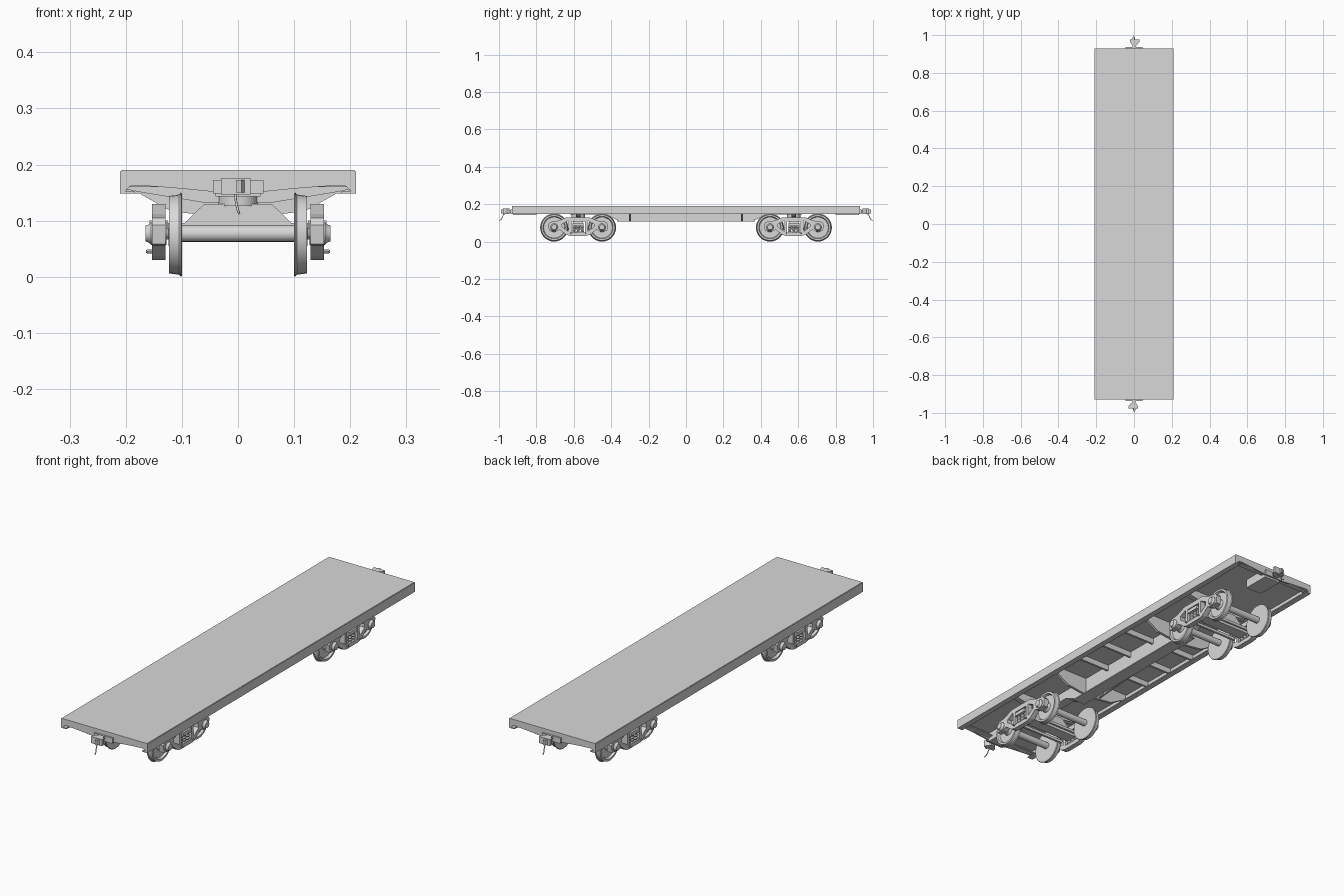
import bpy, bmesh, math
from mathutils import Vector

cube = bpy.data.objects.get("Cube")
if cube:
    bpy.data.objects.remove(cube, do_unlink=True)

GREY = bpy.data.materials.new("light grey")
GREY.use_nodes = True
GREY.diffuse_color = (0.69, 0.69, 0.69, 1)
GREY.node_tree.nodes["Principled BSDF"].inputs["Base Color"].default_value = (0.69, 0.69, 0.69, 1)


def add(name, bm, smooth=False):
    bmesh.ops.recalc_face_normals(bm, faces=bm.faces)
    me = bpy.data.meshes.new(name)
    bm.to_mesh(me)
    bm.free()
    me.materials.append(GREY)
    ob = bpy.data.objects.new(name, me)
    bpy.context.collection.objects.link(ob)
    if smooth:
        bpy.ops.object.select_all(action='DESELECT')
        ob.select_set(True)
        bpy.context.view_layer.objects.active = ob
        bpy.ops.object.shade_smooth_by_angle(angle=math.radians(35))
    return ob


def prism(name, outline, axis, lo, hi, holes=()):
    """Extrude a flat outline, with optional holes, along one axis."""
    place = {'x': lambda u, v: (lo, u, v),
             'y': lambda u, v: (u, lo, v),
             'z': lambda u, v: (u, v, lo)}[axis]
    bm = bmesh.new()
    for loop in [outline, *holes]:
        vs = [bm.verts.new(place(u, v)) for u, v in loop]
        for a, b in zip(vs, vs[1:] + vs[:1]):
            bm.edges.new((a, b))
    normal = Vector([float(axis == c) for c in 'xyz'])
    bmesh.ops.triangle_fill(bm, edges=bm.edges[:], use_beauty=True, normal=normal)
    new = bmesh.ops.extrude_face_region(bm, geom=bm.faces[:])["geom"]
    bmesh.ops.translate(bm, vec=normal * (hi - lo),
                        verts=[g for g in new if isinstance(g, bmesh.types.BMVert)])
    return add(name, bm)


def box(name, x0, x1, y0, y1, z0, z1):
    return prism(name, [(x0, y0), (x1, y0), (x1, y1), (x0, y1)], 'z', z0, z1)


def lathe(name, profile, axis, centre, steps=32):
    """Turn a profile of (offset, radius) around the x or z axis."""
    bm = bmesh.new()
    rings = []
    for d, r in profile:
        ring = []
        for i in range(steps):
            a = 2 * math.pi * i / steps
            c, s = r * math.cos(a), r * math.sin(a)
            p = (d, c, s) if axis == 'x' else (c, s, d)
            ring.append(bm.verts.new(Vector(p) + Vector(centre)))
        rings.append(ring)
    for a, b in zip(rings, rings[1:]):
        for i in range(steps):
            j = (i + 1) % steps
            bm.faces.new((a[i], a[j], b[j], b[i]))
    bm.faces.new(rings[0])
    bm.faces.new(rings[-1])
    return add(name, bm, smooth=True)


def tube(name, points, radius):
    cu = bpy.data.curves.new(name, 'CURVE')
    cu.dimensions = '3D'
    cu.bevel_depth, cu.bevel_resolution, cu.use_fill_caps = radius, 1, True
    sp = cu.splines.new('POLY')
    sp.points.add(len(points) - 1)
    for p, co in zip(sp.points, points):
        p.co = (*co, 1)
    tmp = bpy.data.objects.new(name + "_path", cu)
    bpy.context.collection.objects.link(tmp)
    bm = bmesh.new()
    bm.from_mesh(tmp.evaluated_get(bpy.context.evaluated_depsgraph_get()).to_mesh())
    bpy.data.objects.remove(tmp, do_unlink=True)
    bpy.data.curves.remove(cu)
    return add(name, bm)


def mirrored(half):
    """Complete a left-side outline with its mirror image."""
    return half + [(-u, v) for u, v in reversed(half)]


# Deck
box("deck", -0.208, 0.208, -0.93, 0.93, 0.183, 0.19)

# Centre sill, deeper between the trucks
prism("centre_sill", mirrored([(0.62, 0.183), (0.62, 0.145), (0.43, 0.145), (0.36, 0.112)]),
      'x', -0.022, 0.022)
box("centre_sill_flange", -0.03, 0.03, -0.37, 0.37, 0.107, 0.112)

# Tapered crossbearers and light cross ties
for y in (-0.3, 0.3):
    prism("crossbearer", mirrored([(0.2, 0.183), (0.2, 0.15), (0.175, 0.148), (0.12, 0.117),
                                   (0.04, 0.107)]), 'y', y - 0.006, y + 0.006)
for y in (-0.15, 0, 0.15):
    box("cross_tie", -0.2, 0.2, y - 0.005, y + 0.005, 0.158, 0.183)

# Diagonal brake plate and rod along the right side
prism("brake_plate", [(-0.295, 0.114), (0.15, 0.147), (0.15, 0.16), (-0.12, 0.158)],
      'x', -0.052, -0.048)
tube("brake_rod", [(-0.055, -0.295, 0.114), (-0.055, 0.15, 0.147)], 0.002)

# Side sills with inward flanges
for s in (-1, 1):
    prism("side_sill", [(s * u, v) for u, v in
                        [(0.21, 0.188), (0.21, 0.148), (0.184, 0.148), (0.184, 0.153),
                         (0.203, 0.153), (0.203, 0.188)]], 'y', -0.93, 0.93)

# Everything from here is made for the back and turned round for the front
before = set(bpy.context.scene.objects)

# End sill with an arched lower edge, and coupler pocket
prism("end_sill", mirrored([(0.205, 0.188), (0.205, 0.15), (0.19, 0.163), (0.15, 0.161),
                            (0.1, 0.157), (0.05, 0.152)]), 'y', 0.922, 0.93)
box("end_sill_flange", -0.2, 0.2, 0.9, 0.925, 0.16, 0.165)
box("coupler_pocket", -0.04, 0.04, 0.8, 0.925, 0.143, 0.183)
box("striker_plate", -0.045, 0.045, 0.93, 0.937, 0.148, 0.172)

# Coupler, knuckle and air hose
box("coupler_shank", -0.008, 0.008, 0.93, 0.955, 0.156, 0.17)
prism("coupler_head", [(-0.008, 0.945), (0.012, 0.945), (0.03, 0.966), (0.03, 0.978),
                       (-0.022, 0.978), (-0.022, 0.966)], 'z', 0.147, 0.176)
prism("coupler_knuckle", [(-0.012, 0.977), (0.002, 0.977), (0.004, 0.99), (-0.006, 0.988)],
      'z', 0.15, 0.172)
tube("air_hose", [(0.006, 0.955, 0.152), (0.005, 0.974, 0.146), (0.003, 0.982, 0.13),
                  (0.0, 0.988, 0.118), (-0.002, 0.998, 0.113)], 0.0022)

# Body bolster and centre plate above the truck
T = 0.577
prism("body_bolster", mirrored([(0.2, 0.183), (0.2, 0.156), (0.17, 0.15), (0.06, 0.132)]),
      'y', T - 0.012, T + 0.012)
lathe("centre_plate", [(0, 0.036), (0.02, 0.036)], 'z', (0, T, 0.126), 20)

# Truck bolster and brake beams
prism("truck_bolster", mirrored([(0.135, 0.066), (0.135, 0.096), (0.095, 0.096),
                                 (0.06, 0.13)]), 'y', T - 0.026, T + 0.026)
for d in (-0.05, 0.05):
    box("brake_beam", -0.12, 0.12, T + d - 0.005, T + d + 0.005, 0.062, 0.074)

# Wheelsets
for d in (-0.128, 0.128):
    y = T + d
    lathe("axle", [(-0.158, 0.009), (-0.125, 0.009), (-0.12, 0.015), (0.12, 0.015),
                   (0.125, 0.009), (0.158, 0.009)], 'x', (0, y, 0.077), 16)
    for s in (-1, 1):
        lathe("wheel", [(s * x, r) for x, r in
                        [(0.101, 0.02), (0.100, 0.073), (0.102, 0.075), (0.105, 0.0715),
                         (0.123, 0.069), (0.123, 0.060), (0.113, 0.056), (0.113, 0.024),
                         (0.124, 0.02)]], 'x', (0, y, 0.075), 32)
        lathe("journal_box", [(s * 0.127, 0.02), (s * 0.155, 0.02), (s * 0.159, 0.016),
                              (s * 0.165, 0.014)], 'x', (0, y, 0.077), 12)

# Side frames with openings, springs and brake pegs
outline = mirrored([(0.04, 0.03), (0.062, 0.036), (0.098, 0.064), (0.115, 0.055),
                    (0.155, 0.058), (0.16, 0.092), (0.15, 0.105), (0.105, 0.112),
                    (0.06, 0.13)])
window = mirrored([(0.036, 0.048), (0.036, 0.108)])
gap = [(0.05, 0.054), (0.085, 0.078), (0.085, 0.094), (0.05, 0.112)]
for s in (-1, 1):
    lo, hi = sorted((s * 0.129, s * 0.153))
    prism("side_frame", [(T + u, v) for u, v in outline], 'x', lo, hi,
          [[(T + k * u, v) for u, v in h]
           for h, k in ((window, 1), (gap, 1), (gap, -1))])
    box("bolster_end", *sorted((s * 0.125, s * 0.158)), T - 0.03, T + 0.03, 0.084, 0.1)
    for d in (-0.022, 0, 0.022):
        lathe("spring", [(0.006 * i, 0.0095 if i % 2 else 0.007) for i in range(7)],
              'z', (s * 0.141, T + d, 0.048), 10)
    for d in (-0.04, 0.04):
        lathe("frame_peg", [(s * 0.15, 0.004), (s * 0.164, 0.003)], 'x',
              (0, T + d, 0.045), 8)

# Front end and front truck: the same parts turned half round
for ob in [o for o in bpy.context.scene.objects if o not in before]:
    twin = ob.copy()
    twin.name = "front_" + ob.name.split(".")[0]
    ob.name = "back_" + ob.name.split(".")[0]
    twin.rotation_euler = (0, 0, math.pi)
    bpy.context.collection.objects.link(twin)
